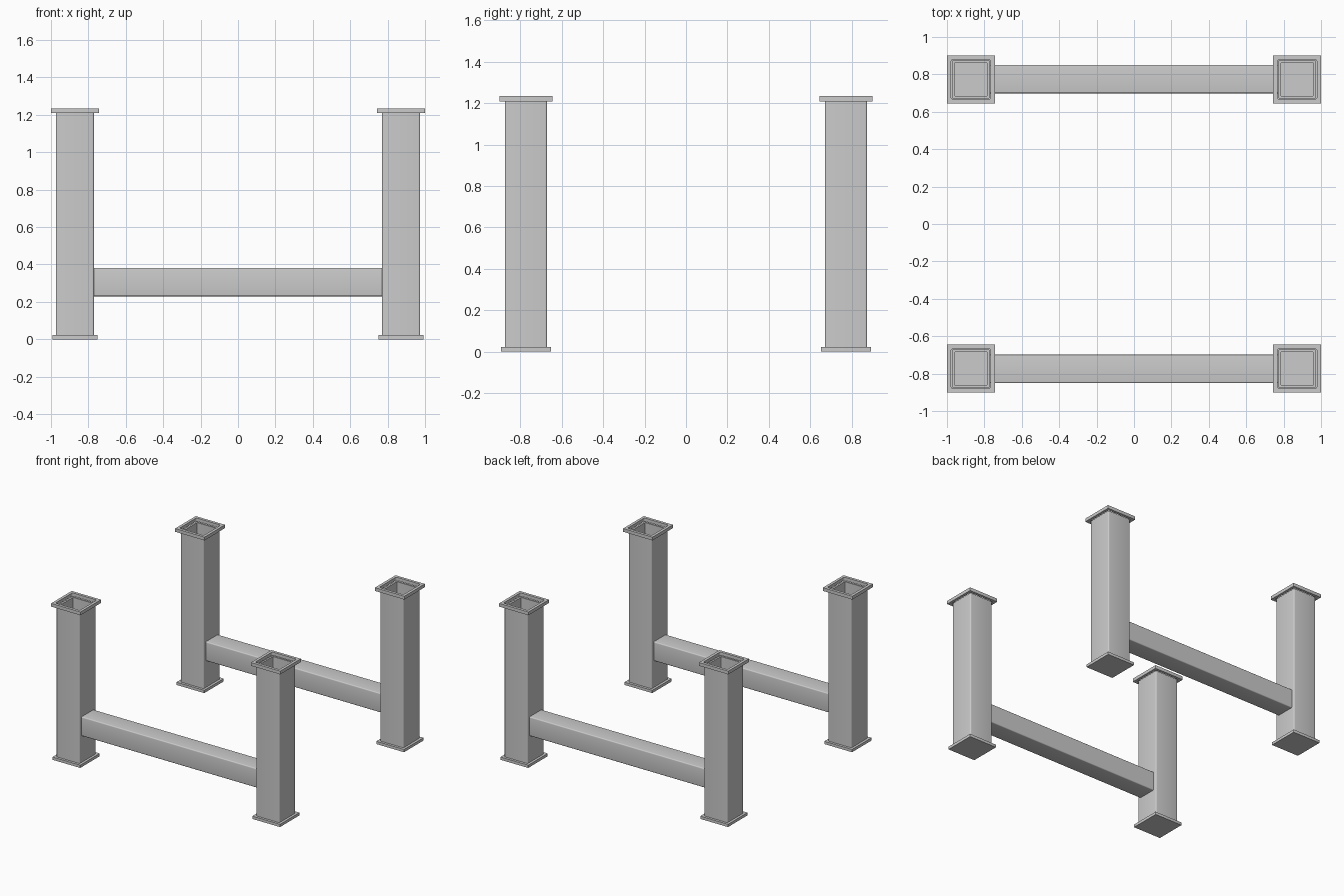
import bpy, bmesh
from math import cos, sin, pi

if "Cube" in bpy.data.objects:
    bpy.data.objects.remove(bpy.data.objects["Cube"])

CX, CY = 0.872, 0.773


def rounded(w, r, n=4):
    # rounded square outline of width w
    h = w / 2 - r
    pts = []
    for k, (sx, sy) in enumerate([(1, 1), (-1, 1), (-1, -1), (1, -1)]):
        for i in range(n + 1):
            a = pi / 2 * (k + i / n)
            pts.append((sx * h + r * cos(a), sy * h + r * sin(a)))
    return pts


def finish(name, bm, loc, along_x=False):
    bmesh.ops.recalc_face_normals(bm, faces=bm.faces)
    me = bpy.data.meshes.new(name)
    bm.to_mesh(me)
    bm.free()
    ob = bpy.data.objects.new(name, me)
    ob.location = loc
    if along_x:
        ob.rotation_euler = (0, pi / 2, 0)
    bpy.context.collection.objects.link(ob)
    bpy.ops.object.select_all(action='DESELECT')
    ob.select_set(True)
    bpy.context.view_layer.objects.active = ob
    bpy.ops.object.shade_smooth_by_angle(angle=0.6)
    return ob


def prism(name, w, r, z0, z1, loc, hole=None, hole_r=0.005, along_x=False):
    # extruded rounded square, solid or with a square hole right through
    bm = bmesh.new()

    def ring(pts, z):
        return [bm.verts.new((x, y, z)) for x, y in pts]

    def bridge(a, b):
        for i in range(len(a)):
            j = (i + 1) % len(a)
            bm.faces.new((a[i], a[j], b[j], b[i]))

    outer = rounded(w, r)
    a, b = ring(outer, z0), ring(outer, z1)
    bridge(a, b)
    if hole:
        inner = rounded(hole, hole_r)
        c, d = ring(inner, z0), ring(inner, z1)
        bridge(c, d)
        bridge(a, c)
        bridge(b, d)
    else:
        bm.faces.new(a)
        bm.faces.new(b)
    return finish(name, bm, loc, along_x)


for sy, side in ((-1, "front"), (1, "back")):
    for sx, end in ((-1, "left"), (1, "right")):
        loc = (sx * CX, sy * CY, 0)
        tag = f"{side}_{end}"
        # hollow post, solid foot plate and open collar at the top
        prism(f"{tag}_post", 0.204, 0.009, 0.02, 1.21, loc, 0.176)
        prism(f"{tag}_foot_plate", 0.242, 0.001, 0, 0.022, loc)
        prism(f"{tag}_top_collar", 0.256, 0.001, 1.209, 1.235, loc, 0.212, 0.012)
    # horizontal beam between the posts
    prism(f"{side}_beam", 0.152, 0.008, -0.78, 0.78, (0, sy * 0.775, 0.306), along_x=True)
